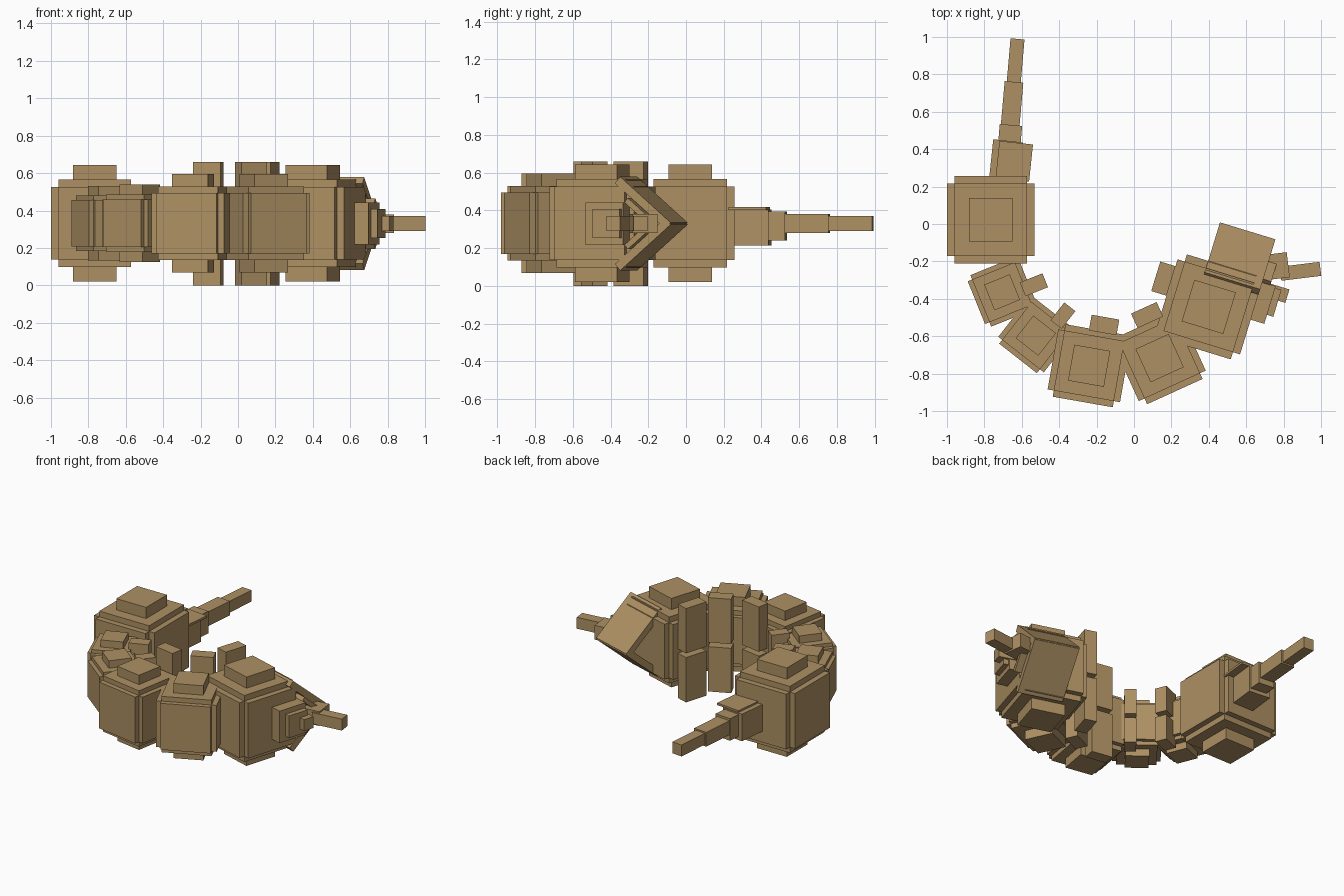
import bpy, math
from mathutils import Matrix, Vector

if "Cube" in bpy.data.objects:
    bpy.data.objects.remove(bpy.data.objects["Cube"])

tan = bpy.data.materials.new("tan")
tan.diffuse_color = (0.42, 0.28, 0.125, 1)
tan.use_nodes = True
tan.node_tree.nodes["Principled BSDF"].inputs["Base Color"].default_value = tan.diffuse_color
MID = 0.33  # height of the body's centre line


def box(name, loc, size, rot=0.0, tilt=0.0, roll=0.0):
    """Box of full size, tilted about its own x, rolled about its own y, then turned about z (degrees)."""
    bpy.ops.mesh.primitive_cube_add(size=1)
    ob = bpy.context.object
    ob.name = name
    m = (Matrix.Translation(loc) @ Matrix.Rotation(math.radians(rot), 4, 'Z')
         @ Matrix.Rotation(math.radians(tilt), 4, 'X')
         @ Matrix.Rotation(math.radians(roll), 4, 'Y')
         @ Matrix.Diagonal((*size, 1)))
    ob.data.transform(m)
    ob.data.materials.append(tan)
    return ob


# Body segments: crossed boxes with a small boss above and below
segments = [  # name, x, y, turn, scale
    ("end_segment", -0.765, 0.022, 0, 1.0),
    ("rear_segment", -0.705, -0.365, 22, 0.635),
    ("hind_segment", -0.525, -0.597, 52, 0.66),
    ("middle_segment", -0.24, -0.758, -10, 0.84),
    ("fore_segment", 0.137, -0.717, 24.5, 0.84),
    ("front_segment", 0.40, -0.443, -17, 1.0),
]
L, S = 0.468, 0.388
for name, x, y, rot, k in segments:
    c = (x, y, MID + 0.002)
    for part, size in (("side", (L, S, S)), ("ring", (S, L, S)),
                       ("shell", (S, S, L)), ("boss", (0.232, 0.232, 0.625))):
        box(f"{name}_{part}", c, [v * k for v in size], rot)

# Legs: an upper and a lower block on the inner side of each segment
legs = [  # x, y, width, depth, turn, reach from the centre line
    (-0.535, -0.325, 0.13, 0.08, 22, 0.195),
    (-0.38, -0.49, 0.075, 0.12, -38, 0.195),
    (-0.16, -0.54, 0.15, 0.085, -10, 0.33),
    (0.07, -0.487, 0.15, 0.085, 24.5, 0.33),
    (0.157, -0.292, 0.085, 0.165, -17, 0.33),
]
for i, (x, y, w, d, rot, reach) in enumerate(legs):
    for side, s in (("upper", 1), ("lower", -1)):
        h = reach - 0.015
        box(f"{side}_leg_{i + 1}", (x, y, MID + s * (0.015 + h / 2)), (w, d, h), rot)

# Tail: tapering blocks with a thin fin plate beside the root
box("tail_root", (-0.685, 0.33, 0.31), (0.16, 0.23, 0.19), -6)
box("tail_fin", (-0.64, 0.335, 0.41), (0.18, 0.20, 0.015), -6)
box("tail_block_1", (-0.67, 0.39, 0.318), (0.12, 0.28, 0.155), -5)
box("tail_block_2", (-0.653, 0.63, 0.33), (0.10, 0.26, 0.10), -5)
box("tail_tip", (-0.634, 0.86, 0.33), (0.075, 0.26, 0.08), -5)

# Front segment's own frame, used to place the head parts
front = Matrix.Translation((0.40, -0.443, MID)) @ Matrix.Rotation(math.radians(-17), 4, 'Z')


def local(x, y, z=0.0):
    return front @ Vector((x, y, z))


# Stepped side knob
for i, (x1, y0, y1, h) in enumerate(((0.31, 0.0, 0.21, 0.225),
                                     (0.345, 0.05, 0.20, 0.155),
                                     (0.385, 0.14, 0.215, 0.08))):
    box(f"knob_step_{i + 1}", local((0.18 + x1) / 2, (y0 + y1) / 2),
        (x1 - 0.18, y1 - y0, h), -17)

# Head: two sloping plates that meet in a wedge, with a smaller pair at the side
for side, s in (("upper", 1), ("lower", -1)):
    box(f"{side}_head_plate", local(0.08, 0.295, s * 0.11), (0.31, 0.37, 0.045), -17, -s * 41)
    box(f"{side}_cheek_plate", local(0.24, 0.285, s * 0.065), (0.08, 0.18, 0.03), -17, -s * 41)

# Feeler
box("feeler_root", (0.765, -0.225, MID), (0.12, 0.135, 0.10), 7)
box("feeler", (0.89, -0.253, MID), (0.215, 0.075, 0.08), 7)
